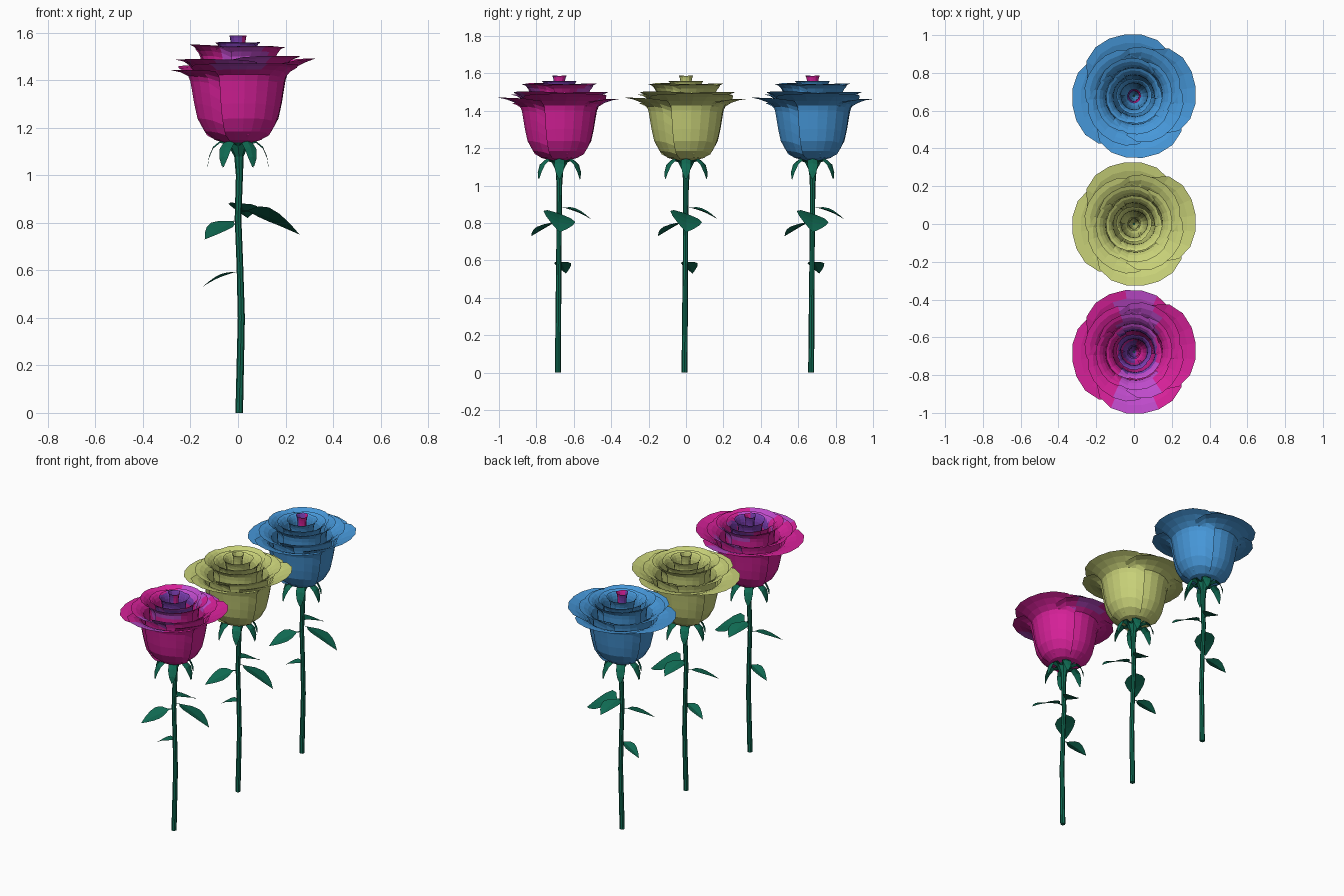
import bpy, bmesh
from math import sin, cos, pi, radians, hypot
from mathutils import Vector

if "Cube" in bpy.data.objects:
    bpy.data.objects.remove(bpy.data.objects["Cube"], do_unlink=True)


def material(name, rgb):
    m = bpy.data.materials.new(name)
    m.use_nodes = True
    m.diffuse_color = (*rgb, 1)
    m.node_tree.nodes["Principled BSDF"].inputs["Base Color"].default_value = (*rgb, 1)
    return m


GREEN = material("leaf_green", (0.005, 0.145, 0.085))
MAGENTA = material("magenta", (0.68, 0.015, 0.32))
VIOLET = material("violet", (0.52, 0.07, 0.6))
PURPLE = material("purple", (0.2, 0.05, 0.45))
BLUE = material("blue", (0.062, 0.31, 0.69))
YELLOW = material("pale_yellow_green", (0.58, 0.64, 0.19))


def add_grid(bm, rows, wrap=False):
    """Skin rows of points with quads."""
    grid = [[bm.verts.new(p) for p in row] for row in rows]
    n = len(grid[0])
    for a, b in zip(grid, grid[1:]):
        for j in range(n if wrap else n - 1):
            k = (j + 1) % n
            bm.faces.new((a[j], a[k], b[k], b[j]))


def finish(bm, name, mats):
    bmesh.ops.remove_doubles(bm, verts=bm.verts, dist=0.0005)
    mesh = bpy.data.meshes.new(name)
    bm.to_mesh(mesh)
    bm.free()
    for m in mats:
        mesh.materials.append(m)
    return mesh


def place(mesh, name, y):
    ob = bpy.data.objects.new(name, mesh)
    ob.location.y = y
    bpy.context.scene.collection.objects.link(ob)


def sample(profile, t):
    f = t * (len(profile) - 1)
    i = min(int(f), len(profile) - 2)
    return Vector(profile[i]).lerp(Vector(profile[i + 1]), f - i)


# Stem: a slightly wavering tube that widens under the flower
def stem_mesh():
    bm = bmesh.new()
    path = [(0.005, 0, 0), (0.005, 0, 0.016), (0.014, 0.4, 0.015), (0.008, 0.62, 0.014),
            (0, 0.82, 0.014), (0.006, 1.0, 0.015), (0.004, 1.08, 0.02),
            (0, 1.13, 0.045), (0, 1.15, 0.07)]
    rows = [[(x + r * cos(j * pi / 4), r * sin(j * pi / 4) - 0.008 * (1 - z), z)
             for j in range(8)] for x, z, r in path]
    add_grid(bm, rows, wrap=True)
    return finish(bm, "stem", [GREEN])


# Leaf: creased blade from root to tip, arched along its length
def add_leaf(bm, root, tip, side, arch):
    root, tip, side = Vector(root), Vector(tip), Vector(side)
    rows = []
    for i, w in enumerate((0.06, 0.1, 0.75, 1, 0.85, 0.5, 0)):
        t = i / 6
        mid = root.lerp(tip, t) + Vector((0, 0, arch * sin(pi * t)))
        crease = Vector((0, 0, -0.012 * w))
        rows.append([mid + side * w, mid + crease, mid - side * w])
    add_grid(bm, rows)


def leaves_mesh():
    bm = bmesh.new()
    add_leaf(bm, (0, 0, 0.85), (0.26, 0, 0.75), (0, 0.085, -0.03), 0.035)
    add_leaf(bm, (0, 0, 0.81), (-0.14, -0.15, 0.73), (0.045, -0.045, -0.01), 0.02)
    add_leaf(bm, (0, 0, 0.88), (0.04, 0.17, 0.82), (-0.06, 0, 0.005), 0.025)
    add_leaf(bm, (0.01, 0, 0.59), (-0.15, 0.035, 0.53), (0, -0.045, 0), 0.025)
    return finish(bm, "leaves", [GREEN])


# Sepals: six drooping tongues below the petals
def sepals_mesh():
    bm = bmesh.new()
    path = [(0.03, 1.13, 0.018), (0.075, 1.145, 0.026), (0.105, 1.12, 0.028),
            (0.122, 1.08, 0.02), (0.128, 1.04, 0.003)]
    for k in range(6):
        a = k * pi / 3
        out, across = Vector((cos(a), sin(a), 0)), Vector((-sin(a), cos(a), 0))
        add_grid(bm, [[out * r + across * w * s + Vector((0, 0, z - 0.008 * abs(s)))
                       for s in (1, 0, -1)] for r, z, w in path])
    return finish(bm, "sepals", [GREEN])


# Petal ring: overlapping cupped petals with rolled-out rounded rims
def petal_ring(name, body, rim, top, count, phase, tilt, mats, rule):
    profile = [(0.2 * body, 1.135), (0.62 * body, 1.155), (0.85 * body, 1.23),
               (0.95 * body, 1.32), (body, top - 0.075), (body * 0.9 + rim * 0.1, top - 0.04),
               (body * 0.5 + rim * 0.5, top - 0.012), (rim, top)]
    bm = bmesh.new()
    half = pi / count * 1.35
    for k in range(count):
        a = radians(phase) + 2 * pi * k / count
        rows = []
        for i in range(11):
            row = []
            for j in range(9):
                u = j / 4 - 1
                t = i / 10 * (1 - 0.16 * u ** 4)
                r, z = sample(profile, t)
                r += 0.04 * body * u
                ang = a + half * u
                z += tilt * t ** 4 * cos(a)
                row.append((r * cos(ang), r * sin(ang), z))
            rows.append(row)
        add_grid(bm, rows)
    for f in bm.faces:
        f.material_index = rule(f.calc_center_median())
    return finish(bm, name, mats)


def pink_rule(c):
    r = hypot(c.x, c.y)
    if r < 0.06:
        return 2 if c.x < 0.01 else 0
    if c.z > 1.44 and abs(c.x - 0.02) < 0.1:
        return 1 if r > 0.12 else 2
    return 0


def blue_rule(c):
    r = hypot(c.x, c.y)
    return (1 if c.x > 0 else 2) if r < 0.05 and c.z > 1.4 else 0


RINGS = [("outer_petals", 0.2, 0.33, 1.467, 4, 8, 0.025),
         ("second_petals", 0.18, 0.265, 1.495, 4, 50, 0.01),
         ("middle_petals", 0.15, 0.205, 1.545, 4, 20, -0.005),
         ("inner_petals", 0.11, 0.15, 1.545, 3, 75, 0),
         ("heart_petals", 0.07, 0.095, 1.56, 3, 15, 0),
         ("bud_petals", 0.027, 0.038, 1.588, 2, 60, 0)]
ROSES = [("pink", -0.677, [MAGENTA, VIOLET, PURPLE], pink_rule),
         ("yellow", 0, [YELLOW], lambda c: 0),
         ("blue", 0.677, [BLUE, MAGENTA, PURPLE], blue_rule)]

greenery = [stem_mesh(), leaves_mesh(), sepals_mesh()]
for label, y, mats, rule in ROSES:
    for mesh in greenery:
        place(mesh, label + "_rose_" + mesh.name, y)
    for ring, *shape in RINGS:
        name = label + "_rose_" + ring
        place(petal_ring(name, *shape, mats, rule), name, y)
